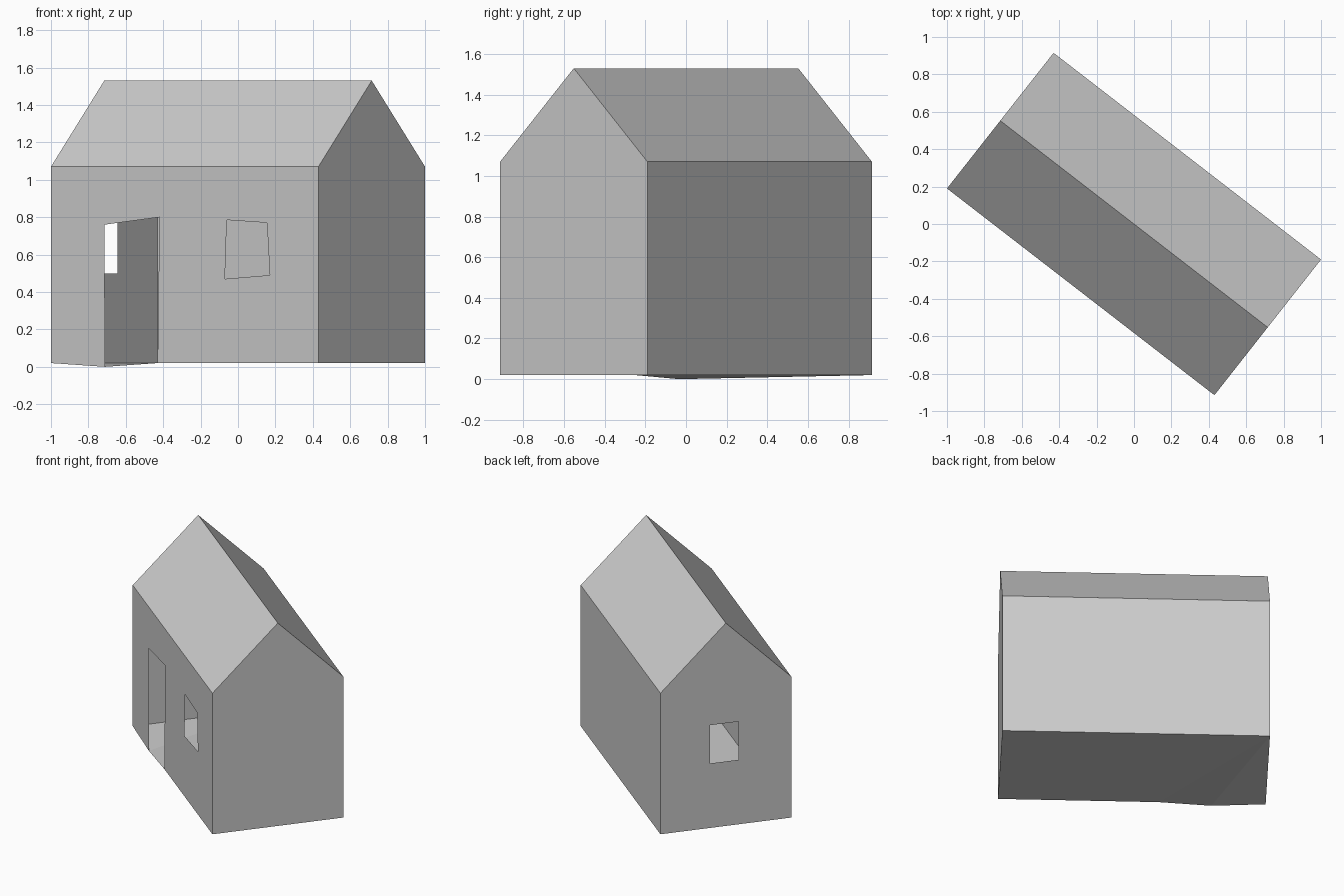
import bpy
import bmesh
from mathutils import Vector

if "Cube" in bpy.data.objects:
    bpy.data.objects.remove(bpy.data.objects["Cube"], do_unlink=True)

# One flat colour for the whole shell
grey = bpy.data.materials.new("light_grey")
grey.use_nodes = True
colour = (0.6, 0.6, 0.6, 1)
grey.diffuse_color = colour
grey.node_tree.nodes["Principled BSDF"].inputs["Base Color"].default_value = colour

BASE, EAVE, RIDGE = 0.02, 1.07, 1.53
CENTRE = Vector((0, 0, 0.75))


def panel(name, *loops):
    """Thin flat panel: the first loop is its outline, the others are holes."""
    bm = bmesh.new()
    edges = []
    for loop in loops:
        verts = [bm.verts.new(p) for p in loop]
        edges += [bm.edges.new((v, verts[i - 1])) for i, v in enumerate(verts)]
    bmesh.ops.triangle_fill(bm, edges=edges, use_beauty=True)
    bm.normal_update()
    for f in bm.faces:
        if f.normal.dot(f.calc_center_median() - CENTRE) < 0:
            f.normal_flip()
    mesh = bpy.data.meshes.new(name)
    bm.to_mesh(mesh)
    bm.free()
    mesh.materials.append(grey)
    ob = bpy.data.objects.new(name, mesh)
    bpy.context.collection.objects.link(ob)
    return ob


def at(p, z):
    return Vector((p.x, p.y, z))


def on_wall(p, q, points):
    """Turn (x, z) pairs into points on the upright plane through p and q."""
    return [at(p.lerp(q, (x - p.x) / (q.x - p.x)), z) for x, z in points]


# Plan corners, turned away from the axes
a, b = Vector((-1, 0.19)), Vector((0.43, -0.915))
c, d = -a, -b
ridge_ad, ridge_bc = at((a + d) / 2, RIDGE), at((b + c) / 2, RIDGE)

# Front wall with an open doorway and a crooked window
doorway = on_wall(a, b, [(-0.71, 0), (-0.715, 0.76), (-0.42, 0.8), (-0.43, BASE)])
window = on_wall(a, b, [(-0.07, 0.47), (0.17, 0.49), (0.155, 0.77), (-0.06, 0.785)])
panel("front_wall", [at(a, BASE), *doorway, at(b, BASE), at(b, EAVE), at(a, EAVE)], window)

# Back wall
panel("back_wall", [at(c, BASE), at(d, BASE), at(d, EAVE), at(c, EAVE)])

# Gable walls, one with a window
gable_window = on_wall(d, a, [(-0.645, 0.5), (-0.77, 0.5), (-0.77, 0.785), (-0.645, 0.785)])
panel("window_gable", [at(d, BASE), at(a, BASE), at(a, EAVE), ridge_ad, at(d, EAVE)], gable_window)
panel("plain_gable", [at(b, BASE), at(c, BASE), at(c, EAVE), ridge_bc, at(b, EAVE)])

# Roof slopes
panel("front_roof", [at(a, EAVE), at(b, EAVE), ridge_bc, ridge_ad])
panel("back_roof", [at(c, EAVE), at(d, EAVE), ridge_ad, ridge_bc])

# Floor, dipping at the doorway
panel("floor", [at(a, BASE), doorway[0], doorway[-1], at(b, BASE), at(c, BASE), at(d, BASE)])
